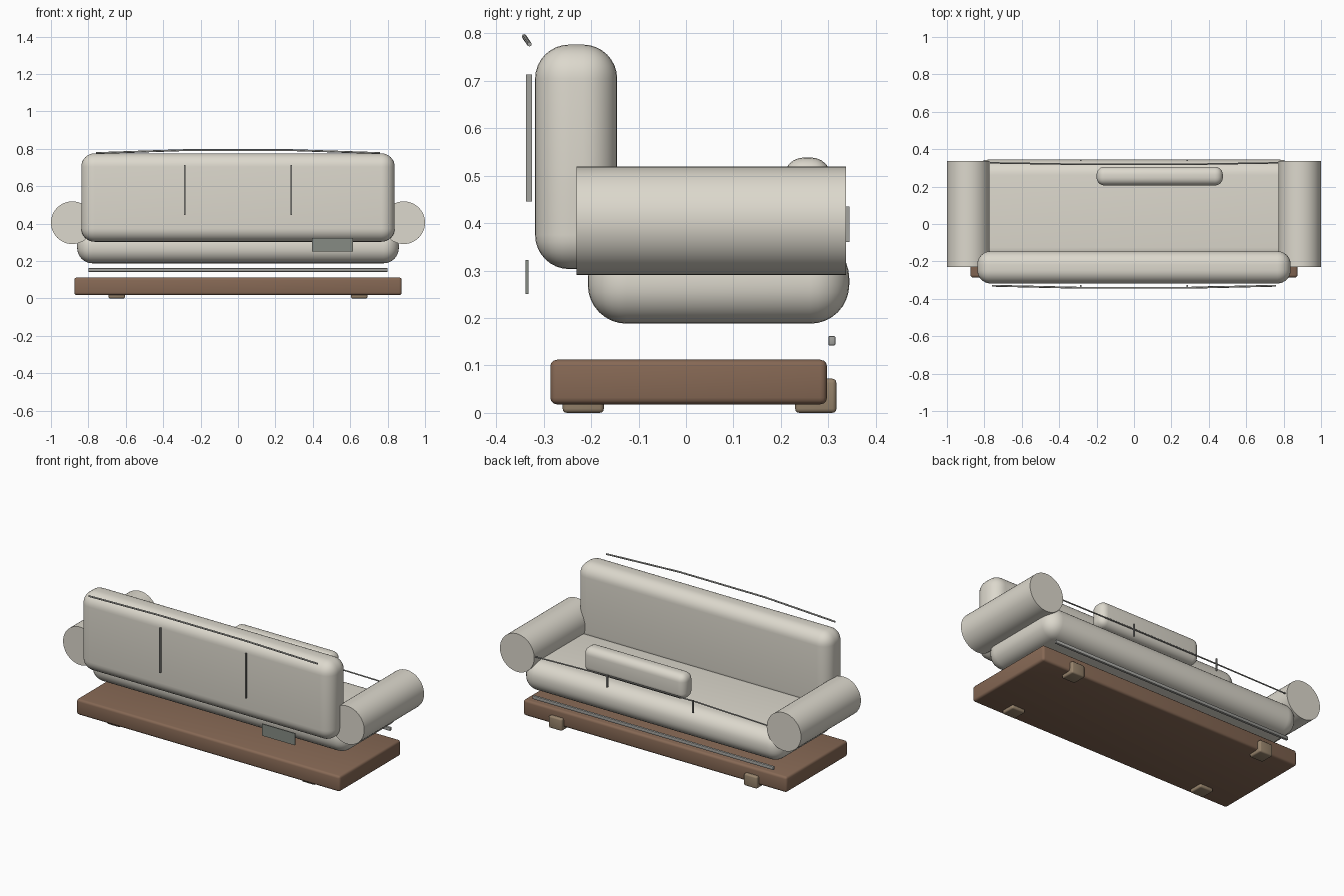
import bpy
from math import radians
from mathutils import Vector

default = bpy.data.objects.get("Cube")
if default:
    bpy.data.objects.remove(default, do_unlink=True)


def material(name, color):
    mat = bpy.data.materials.new(name)
    mat.use_nodes = True
    mat.diffuse_color = (*color, 1)
    mat.node_tree.nodes["Principled BSDF"].inputs["Base Color"].default_value = (*color, 1)
    return mat


CREAM = material("cream_fabric", (0.72, 0.69, 0.61))
WOOD = material("brown_wood", (0.24, 0.14, 0.09))
TAN = material("tan_wood", (0.31, 0.23, 0.15))
TRIM = material("grey_trim", (0.36, 0.36, 0.34))
SLATE = material("slate_panel", (0.24, 0.26, 0.23))


def finish(obj, name, mat):
    obj.name = name
    obj.data.materials.append(mat)
    return obj


def rounded_box(name, low, high, mat, radius=0, segments=3):
    """Box between two corners with rounded edges."""
    low, high = Vector(low), Vector(high)
    bpy.ops.mesh.primitive_cube_add(size=1, location=(low + high) / 2)
    obj = finish(bpy.context.object, name, mat)
    obj.scale = high - low
    bpy.ops.object.transform_apply(location=False, rotation=False, scale=True)
    if radius:
        bevel = obj.modifiers.new("round_edges", "BEVEL")
        bevel.width = radius
        bevel.segments = segments
        bpy.ops.object.modifier_apply(modifier=bevel.name)
        bpy.ops.object.shade_smooth_by_angle(angle=radians(35))
    return obj


def piping(name, half_path, radius):
    """Thin cord through a path mirrored across x = 0."""
    points = [(-x, y, z) for x, y, z in half_path] + half_path[::-1]
    curve = bpy.data.curves.new(name, "CURVE")
    curve.dimensions = "3D"
    curve.bevel_depth = radius
    curve.bevel_resolution = 2
    curve.use_fill_caps = True
    spline = curve.splines.new("POLY")
    spline.points.add(len(points) - 1)
    for point, co in zip(spline.points, points):
        point.co = (*co, 1)
    obj = bpy.data.objects.new(name, curve)
    bpy.context.collection.objects.link(obj)
    return finish(obj, name, TRIM)


# Plinth and upholstered body
rounded_box("base", (-0.875, -0.286, 0.018), (0.875, 0.297, 0.112), WOOD, 0.014)
rounded_box("seat", (-0.86, -0.207, 0.188), (0.86, 0.344, 0.366), CREAM, 0.082, 8)
rounded_box("backrest", (-0.838, -0.318, 0.303), (0.838, -0.145, 0.776), CREAM, 0.072, 8)
rounded_box("cushion", (-0.2, 0.206, 0.385), (0.475, 0.306, 0.538), CREAM, 0.042, 6)

# Paired parts
for side, s in (("left", 1), ("right", -1)):
    bpy.ops.mesh.primitive_cylinder_add(vertices=48, radius=0.114, depth=0.568,
                                        location=(s * 0.886, 0.053, 0.405),
                                        rotation=(radians(90), 0, 0))
    finish(bpy.context.object, side + "_arm", CREAM)
    bpy.ops.object.shade_smooth_by_angle(angle=radians(35))

    for end, y in (("front", -0.26), ("rear", 0.23)):
        x = s * 0.648
        rounded_box(f"{side}_{end}_foot", (x - 0.044, y, 0),
                    (x + 0.044, y + 0.087, 0.072), TAN, 0.009)

    x = s * 0.285
    rounded_box(side + "_back_seam", (x - 0.004, -0.337, 0.445),
                (x + 0.004, -0.325, 0.713), TRIM)
    rounded_box(side + "_seat_seam", (x - 0.004, 0.336, 0.36),
                (x + 0.004, 0.344, 0.435), TRIM)

# Trim
rounded_box("lower_rail", (-0.8, 0.3, 0.142), (0.8, 0.315, 0.162), TRIM, 0.003, 2)
rounded_box("rear_panel", (0.395, -0.338, 0.251), (0.615, -0.332, 0.322), SLATE)
piping("back_piping", [(0.76, -0.33, 0.777), (0.285, -0.341, 0.793)], 0.005)
piping("seat_piping", [(0.77, 0.327, 0.408), (0.285, 0.319, 0.418)], 0.004)
